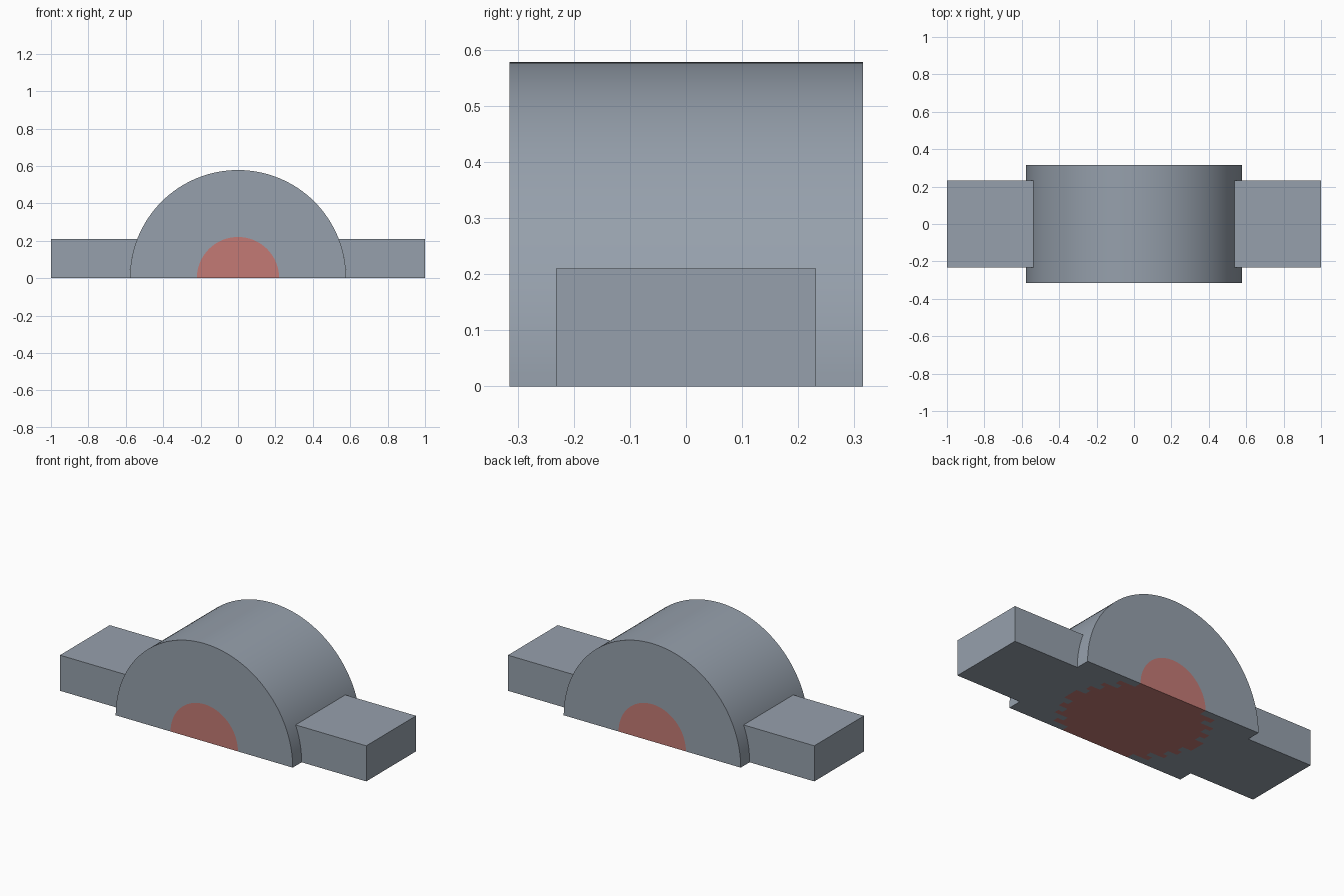
import bpy, bmesh, math

if "Cube" in bpy.data.objects:
    bpy.data.objects.remove(bpy.data.objects["Cube"])

R, HALF_LEN = 0.578, 0.315        # housing radius and half length
LUG_H, LUG_W = 0.21, 0.232        # lug height and half width
SEG = 64


def material(name, rgb):
    m = bpy.data.materials.new(name)
    m.diffuse_color = (*rgb, 1)
    m.use_nodes = True
    m.node_tree.nodes["Principled BSDF"].inputs["Base Color"].default_value = m.diffuse_color
    return m


grey = material("steel grey", (0.305, 0.352, 0.413))
red = material("muted red", (0.552, 0.195, 0.178))


def finish(name, bm, mat, smooth=False):
    bmesh.ops.remove_doubles(bm, verts=bm.verts, dist=1e-5)
    bmesh.ops.recalc_face_normals(bm, faces=bm.faces)
    me = bpy.data.meshes.new(name)
    bm.to_mesh(me)
    bm.free()
    me.materials.append(mat)
    ob = bpy.data.objects.new(name, me)
    bpy.context.collection.objects.link(ob)
    if smooth:
        bpy.ops.object.select_all(action='DESELECT')
        ob.select_set(True)
        bpy.context.view_layer.objects.active = ob
        bpy.ops.object.shade_smooth_by_angle(angle=math.radians(30))
    return ob


def half_lathe(name, profile, mat):
    """Turn a closed (radius, y) profile half a turn about the y axis and cap both cuts."""
    bm = bmesh.new()
    rings = []
    for i in range(SEG + 1):
        a = math.pi * i / SEG
        c, s = math.cos(a), math.sin(a) if 0 < i < SEG else 0.0
        rings.append([bm.verts.new((r * c, y, r * s)) for r, y in profile])
    n = len(profile)
    for a, b in zip(rings, rings[1:]):
        for j in range(n):
            k = (j + 1) % n
            if profile[j][0] == 0 and profile[k][0] == 0:
                continue              # edge on the axis
            q = [a[j], a[k], b[k], b[j]]
            if profile[j][0] == 0:
                q = [a[j], a[k], b[k]]
            elif profile[k][0] == 0:
                q = [a[j], a[k], b[j]]
            bm.faces.new(q)
    bm.faces.new(rings[0])
    bm.faces.new(rings[-1])
    return finish(name, bm, mat, True)


# Stepped boundary between core and housing: (radius, y) from middle to end
steps = [(0.43, 0.05), (0.37, 0.09), (0.40, 0.13), (0.34, 0.17),
         (0.37, 0.20), (0.28, 0.235), (0.32, 0.27), (0.22, HALF_LEN)]
half = []
start = 0.0
for r, y in steps:
    if start:
        half.append((r, start))
    half.append((r, y))
    start = y
bore = [(r, -y) for r, y in reversed(half)] + half

# Housing with stepped bore, and the core that fills it
half_lathe("housing", [(R, HALF_LEN), (R, -HALF_LEN)] + bore, grey)
half_lathe("core", [(0.0, HALF_LEN), (0.0, -HALF_LEN)] + bore, red)

# Side lugs whose inner ends follow the housing curve
top = math.asin(LUG_H / R)
arc = [(R * math.cos(top * i / 8), R * math.sin(top * i / 8)) for i in range(9)]
for side, label in ((1, "right"), (-1, "left")):
    bm = bmesh.new()
    outline = arc + [(1.0, LUG_H), (1.0, 0.0)]
    face = bm.faces.new([bm.verts.new((side * x, -LUG_W, z)) for x, z in outline])
    ext = bmesh.ops.extrude_face_region(bm, geom=[face], use_keep_orig=True)
    moved = [v for v in ext["geom"] if isinstance(v, bmesh.types.BMVert)]
    bmesh.ops.translate(bm, verts=moved, vec=(0, 2 * LUG_W, 0))
    finish(label + "_lug", bm, grey)
